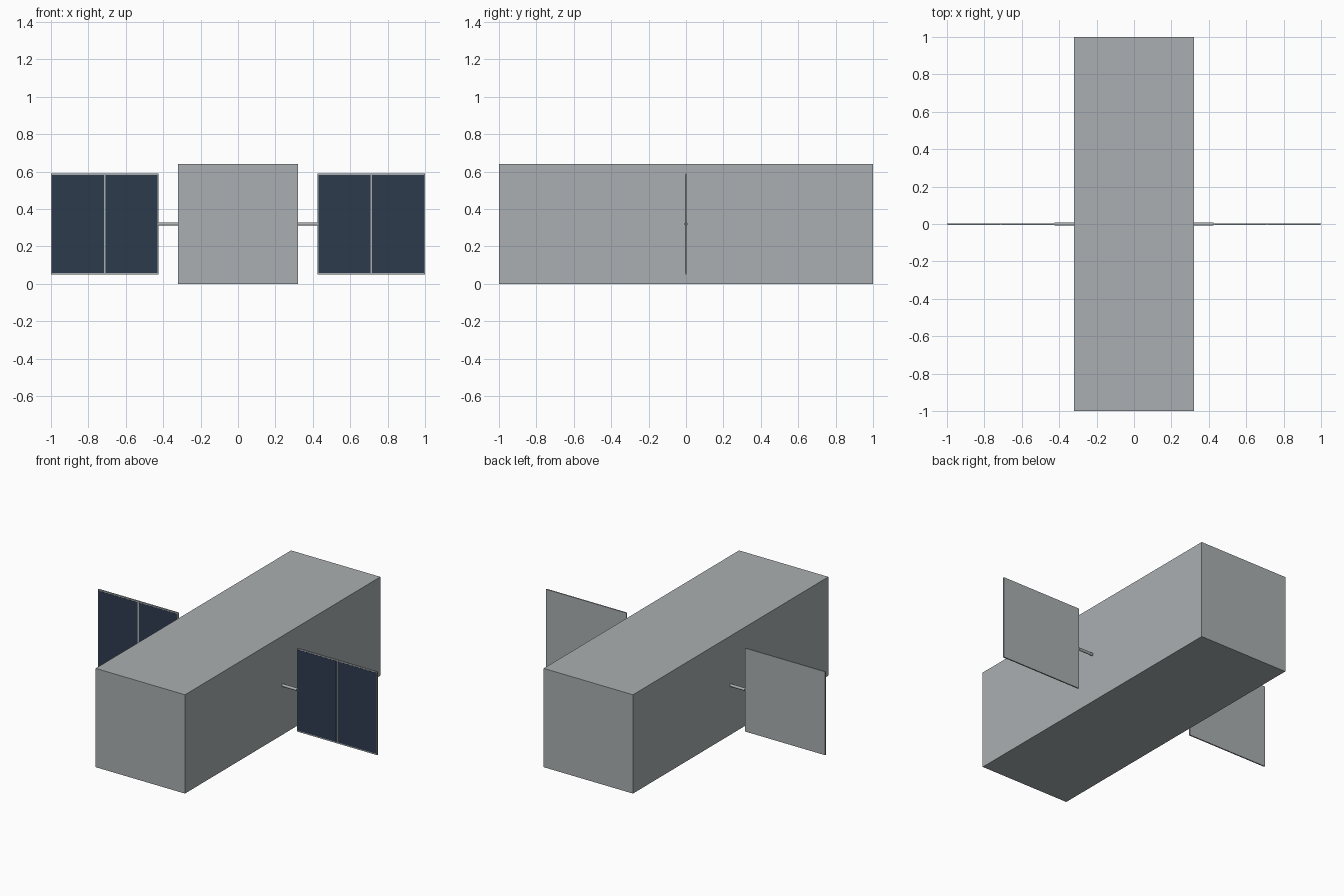
import bpy
from math import pi

cube = bpy.data.objects.get("Cube")
if cube:
    bpy.data.objects.remove(cube, do_unlink=True)


def make_material(name, colour):
    mat = bpy.data.materials.new(name)
    mat.use_nodes = True
    mat.diffuse_color = (*colour, 1)
    mat.node_tree.nodes["Principled BSDF"].inputs["Base Color"].default_value = (*colour, 1)
    return mat


def box(name, low, high, mat):
    centre = [(a + b) / 2 for a, b in zip(low, high)]
    bpy.ops.mesh.primitive_cube_add(size=1, location=centre)
    obj = bpy.context.object
    obj.name = name
    obj.scale = [b - a for a, b in zip(low, high)]
    bpy.ops.object.transform_apply(location=False, rotation=False, scale=True)
    obj.data.materials.append(mat)
    return obj


grey = make_material("hull grey", (0.40, 0.43, 0.44))
navy = make_material("solar cell navy", (0.026, 0.044, 0.076))

HALF, MID = 0.32, 0.32              # hull half width, axis height
INNER, OUTER = 0.425, 1.0           # panel extent from the axis
PANEL_H, THICK = 0.27, 0.004        # panel half height, half thickness
BORDER, GAP, RAISE = 0.008, 0.005, 0.001

# Long square hull
box("hull", (-HALF, -1, 0), (HALF, 1, 2 * MID), grey)

for side, label in ((1, "left"), (-1, "right")):
    def span(a, b):
        return sorted((side * a, side * b))

    # Round boom from hull to panel
    bpy.ops.mesh.primitive_cylinder_add(
        vertices=16, radius=0.009, depth=INNER - HALF + 0.02,
        location=(side * (HALF + INNER - 0.02) / 2, 0, MID), rotation=(0, pi / 2, 0))
    boom = bpy.context.object
    boom.name = label + "_boom"
    boom.data.materials.append(grey)
    bpy.ops.object.shade_smooth_by_angle()

    # Thin panel backing
    x0, x1 = span(INNER, OUTER)
    box(label + "_panel", (x0, -THICK, MID - PANEL_H), (x1, THICK, MID + PANEL_H), grey)

    # Two dark cells on the front, split by a narrow strip
    middle = (INNER + OUTER) / 2
    for part, a, b in (("inner", INNER + GAP, middle - GAP),
                       ("outer", middle + GAP, OUTER - GAP)):
        c0, c1 = span(a, b)
        box(f"{label}_{part}_cell",
            (c0, -THICK - RAISE, MID - PANEL_H + BORDER),
            (c1, -THICK + RAISE, MID + PANEL_H - BORDER), navy)
